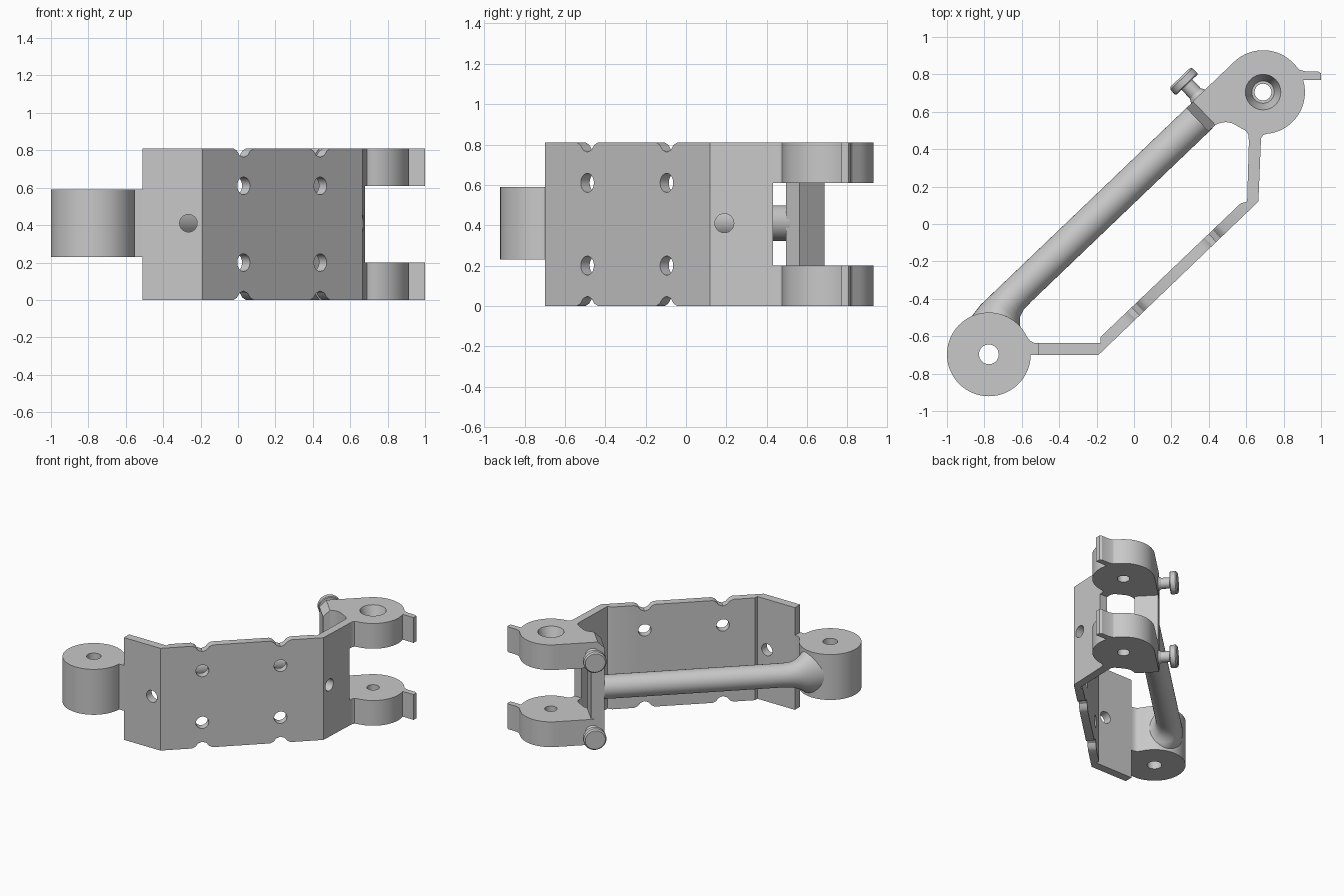
import bpy
import bmesh
from math import sin, cos, pi, radians
from mathutils import Vector

cube = bpy.data.objects.get("Cube")
if cube:
    bpy.data.objects.remove(cube, do_unlink=True)

grey = bpy.data.materials.new("light grey")
grey.use_nodes = True
tone = (0.58, 0.58, 0.58, 1)
grey.diffuse_color = tone
grey.node_tree.nodes["Principled BSDF"].inputs["Base Color"].default_value = tone

H, MID = 0.81, 0.41
PIN_A = Vector((-0.776, -0.697, 0))
PIN_B = Vector((0.69, 0.705, 0))
R = 0.224
ALONG = (PIN_B - PIN_A).normalized()
SIDE = Vector((-ALONG.y, ALONG.x, 0))
UP = Vector((0, 0, 1))


def at(a, o, z):
    """Point by distance along the pin line, offset beside it, and height."""
    return PIN_A + ALONG * a + SIDE * o + UP * z


def loft(name, rings):
    """Skin equal-length rings of points and cap both ends."""
    bm = bmesh.new()
    loops = [[bm.verts.new(p) for p in ring] for ring in rings]
    n = len(loops[0])
    for low, high in zip(loops, loops[1:]):
        for i in range(n):
            j = (i + 1) % n
            bm.faces.new((low[i], low[j], high[j], high[i]))
    bm.faces.new(loops[0])
    bm.faces.new(loops[-1])
    bmesh.ops.recalc_face_normals(bm, faces=bm.faces)
    mesh = bpy.data.meshes.new(name)
    bm.to_mesh(mesh)
    bm.free()
    mesh.materials.append(grey)
    obj = bpy.data.objects.new(name, mesh)
    bpy.context.collection.objects.link(obj)
    return obj


def prism(name, outline, z0, z1):
    return loft(name, [[(x, y, z) for x, y in outline] for z in (z0, z1)])


def lathe(name, base, axis, profile, n=32):
    """Round part: profile is (distance along axis, radius)."""
    u = axis.orthogonal().normalized()
    v = axis.cross(u)
    turns = [2 * pi * i / n for i in range(n)]
    return loft(name, [[base + axis * d + (u * cos(t) + v * sin(t)) * r
                        for t in turns] for d, r in profile])


def arc(centre, start, end, n):
    steps = [radians(start + (end - start) * i / n) for i in range(n + 1)]
    return [(centre.x + R * cos(t), centre.y + R * sin(t)) for t in steps]


def cut(obj, cutter):
    cutter.hide_render = True
    mod = obj.modifiers.new("cut", 'BOOLEAN')
    mod.operation = 'DIFFERENCE'
    mod.solver = 'EXACT'
    mod.object = cutter
    bpy.context.view_layer.objects.active = obj
    bpy.ops.object.modifier_apply(modifier=mod.name)
    bpy.data.objects.remove(cutter, do_unlink=True)


def drill(obj, base, axis, radius):
    cut(obj, lathe("drill", base, axis, [(-0.3, radius), (0.3, radius)]))


parts = []

# Folded mounting plate
plate = prism("mounting_plate", [
    (-0.51, -0.70), (-0.19, -0.70), (0.665, 0.12), (0.678, 0.43),
    (0.614, 0.43), (0.605, 0.12), (0.57, 0.11), (-0.18, -0.605),
    (-0.18, -0.635), (-0.51, -0.635)], 0, H)
parts.append(plate)

# Screw holes and edge notches in the sloped panel
panel_dir = Vector((0.855, 0.82, 0)).normalized()
panel_normal = Vector((panel_dir.y, -panel_dir.x, 0))
notch = [(-0.09, -0.05), (-0.075, 0), (-0.05, 0.012), (-0.03, 0.037),
         (0, 0.048), (0.03, 0.037), (0.05, 0.012), (0.075, 0), (0.09, -0.05)]
for x in (0.03, 0.44):
    spot = Vector((x, -0.70 + (x + 0.19) * 0.959, 0))
    for z in (0.20, 0.61):
        drill(plate, spot + UP * z, panel_normal, 0.047)
    for z, turn in ((0, 1), (H, -1)):
        cut(plate, loft("notch", [
            [spot + panel_dir * u + UP * (z + turn * v) + panel_normal * d
             for u, v in notch] for d in (-0.2, 0.2)]))

# One hole in each end flange
drill(plate, Vector((-0.265, -0.67, MID)), Vector((0, 1, 0)), 0.047)
drill(plate, Vector((0.64, 0.19, MID)), Vector((1, 0, 0)), 0.047)

# Single knuckle with its neck
knuckle = prism("single_knuckle", arc(PIN_A, 25, 359, 60) + [
    (-0.51, -0.70), (-0.51, -0.635), (-0.535, -0.635), (-0.555, -0.625)],
    0.23, 0.59)
drill(knuckle, PIN_A + UP * MID, UP, 0.053)
parts.append(knuckle)

# Pair of lugs with hooked tabs
start, stop = at(1.723, 0.05, 0), at(1.723, R, 0)
lug_outline = (arc(PIN_B, 133.7, 42, 20)
               + [(0.885, 0.825), (0.92, 0.815), (0.985, 0.815),
                  (1.0, 0.805), (1.0, 0.77)]
               + arc(PIN_B, 17, -85, 22)
               + [(0.69, 0.475), (0.68, 0.46), (0.678, 0.43), (0.614, 0.43),
                  (0.613, 0.475), (0.60, 0.497), (0.55, 0.525),
                  (0.52, 0.54), (0.49, 0.545), (0.46, 0.54),
                  (start.x, start.y), (stop.x, stop.y)])
for name, z0, z1 in (("lower_lug", 0, 0.20), ("upper_lug", 0.61, H)):
    lug = prism(name, lug_outline, z0, z1)
    drill(lug, PIN_B + UP * (z0 + 0.1), UP, 0.045)
    if z0:
        cut(lug, lathe("countersink", PIN_B + UP * H, UP,
                       [(-0.1, 0.06), (0, 0.095), (0.05, 0.095)]))
    parts.append(lug)

# Upright crossbar joining the lugs, bevelled at its ends
bar_profile = [(1.673, 0.05), (1.723, 0), (1.77, 0.02),
               (1.77, H - 0.02), (1.723, H), (1.673, H - 0.05)]
parts.append(loft("crossbar", [[at(a, o, z) for a, z in bar_profile]
                               for o in (0.05, 0.222)]))

# Diagonal rod flaring into the single knuckle: along, inner, outer, half height
rod_sections = [(0.07, -0.10, 0.21, 0.178), (0.15, -0.10, 0.222, 0.178),
                (0.20, -0.05, 0.222, 0.16), (0.23, 0.0, 0.222, 0.13),
                (0.26, 0.03, 0.222, 0.11), (0.30, 0.044, 0.222, 0.094),
                (0.36, 0.047, 0.222, 0.088), (1.70, 0.047, 0.222, 0.088)]
turns = [2 * pi * i / 40 for i in range(40)]
rod = loft("diagonal_rod", [
    [at(a, (lo + hi) / 2 + (hi - lo) / 2 * cos(t), MID + rz * sin(t))
     for t in turns] for a, lo, hi, rz in rod_sections])
drill(rod, PIN_A + UP * MID, UP, 0.053)
parts.append(rod)

# Headed studs on the lugs
stud_profile = [(0.20, 0.06), (0.225, 0.052), (0.245, 0.04), (0.31, 0.04),
                (0.31, 0.078), (0.316, 0.083), (0.352, 0.083), (0.363, 0.073)]
for name, z in (("lower_stud", 0.1), ("upper_stud", 0.71)):
    parts.append(lathe(name, at(1.762, 0, z), SIDE, stud_profile))

# Smooth the round surfaces, keep the edges crisp
bpy.ops.object.select_all(action='DESELECT')
for obj in parts:
    obj.select_set(True)
bpy.context.view_layer.objects.active = parts[0]
bpy.ops.object.shade_smooth_by_angle(angle=radians(30))
